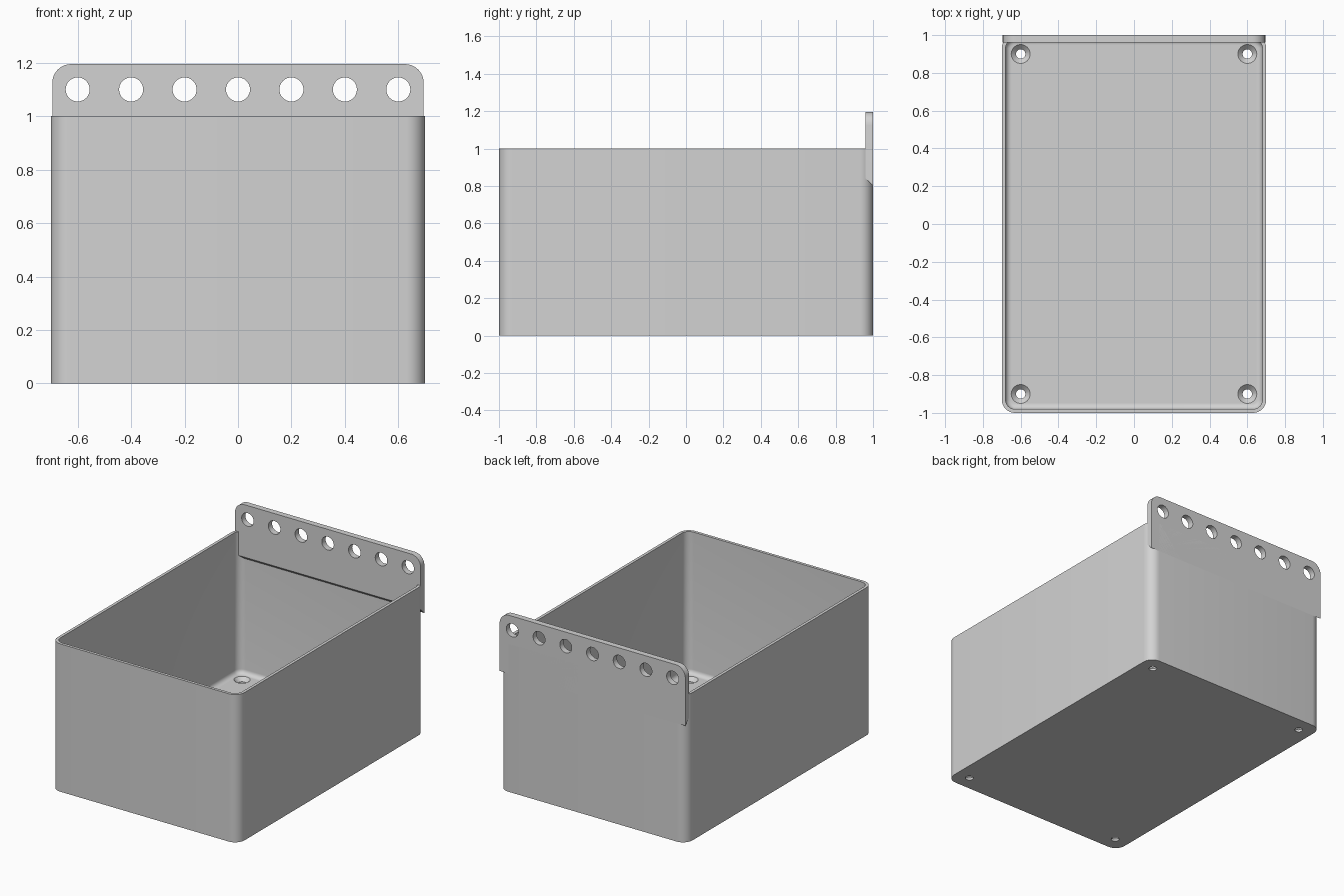
import bpy, bmesh, math
from mathutils import Vector

if "Cube" in bpy.data.objects:
    bpy.data.objects.remove(bpy.data.objects["Cube"], do_unlink=True)

HX, HY, H = 0.70, 1.0, 1.0      # half width, half depth, box height
WALL, FLOOR, CORNER = 0.02, 0.04, 0.07
FILLET = 0.03
PLATE_T, PLATE_LOW, PLATE_TOP, PLATE_HX = 0.04, 0.80, 1.195, 0.695

grey = bpy.data.materials.new("plain grey")
grey.use_nodes = True
grey.diffuse_color = (0.65, 0.65, 0.65, 1)
grey.node_tree.nodes["Principled BSDF"].inputs["Base Color"].default_value = (0.65, 0.65, 0.65, 1)


def rounded_rect(inset, z):
    """Ring of points around the box footprint, moved inwards by inset."""
    r = max(CORNER - inset, 0.015)
    cx, cy = HX - inset - r, HY - inset - r
    ring = []
    for quarter, (sx, sy) in enumerate([(1, 1), (-1, 1), (-1, -1), (1, -1)]):
        for i in range(9):
            a = (quarter + i / 8) * math.pi / 2
            ring.append(Vector((sx * cx + r * math.cos(a), sy * cy + r * math.sin(a), z)))
    return ring


def circle(centre, u, v, r, steps=32):
    return [centre + r * (u * math.cos(a) + v * math.sin(a))
            for a in (2 * math.pi * i / steps for i in range(steps))]


def loft(bm, rings):
    """Skin a stack of equal rings and cap both ends."""
    rows = [[bm.verts.new(p) for p in ring] for ring in rings]
    n = len(rows[0])
    for low, high in zip(rows, rows[1:]):
        for i in range(n):
            j = (i + 1) % n
            bm.faces.new((low[i], low[j], high[j], high[i]))
    bm.faces.new(rows[0][::-1])
    bm.faces.new(rows[-1])


def make_object(name, solids):
    bm = bmesh.new()
    for rings in solids:
        loft(bm, rings)
    bmesh.ops.recalc_face_normals(bm, faces=bm.faces)
    mesh = bpy.data.meshes.new(name)
    bm.to_mesh(mesh)
    bm.free()
    mesh.materials.append(grey)
    ob = bpy.data.objects.new(name, mesh)
    bpy.context.collection.objects.link(ob)
    return ob


def drill_and_shade(ob, cutter):
    cutter.hide_render = True
    mod = ob.modifiers.new("holes", 'BOOLEAN')
    mod.operation, mod.solver, mod.object = 'DIFFERENCE', 'EXACT', cutter
    bpy.ops.object.select_all(action='DESELECT')
    bpy.context.view_layer.objects.active = ob
    ob.select_set(True)
    bpy.ops.object.modifier_apply(modifier=mod.name)
    bpy.data.objects.remove(cutter, do_unlink=True)
    bpy.ops.object.shade_smooth_by_angle(angle=math.radians(35))


X, Y, Z = Vector((1, 0, 0)), Vector((0, 1, 0)), Vector((0, 0, 1))

# Open box: outside, rim, inside wall, then a filleted floor
rings = [rounded_rect(0, 0), rounded_rect(0, H), rounded_rect(WALL, H)]
for i in range(7):
    a = i / 6 * math.pi / 2
    rings.append(rounded_rect(WALL + FILLET * (1 - math.cos(a)),
                              FLOOR + FILLET * (1 - math.sin(a))))
box = make_object("open_box", [rings])

# Countersunk screw holes near the floor corners
screws = []
for x in (-0.6, 0.6):
    for y in (-0.9, 0.9):
        c = Vector((x, y, 0))
        screws.append([circle(c + Z * z, X, Y, r) for z, r in
                       ((-0.02, 0.025), (0.015, 0.025), (FLOOR, 0.05), (0.06, 0.05))])
drill_and_shade(box, make_object("screw_cutter", screws))

# Hanging plate on the back, rounded on top and bevelled underneath
front_y = HY - PLATE_T
R = 0.07
outline = [(-PLATE_HX, PLATE_LOW), (PLATE_HX, PLATE_LOW)]
for start, sx in ((0, 1), (1, -1)):
    for i in range(9):
        a = (start + i / 8) * math.pi / 2
        outline.append((sx * (PLATE_HX - R) + R * math.cos(a),
                        PLATE_TOP - R + R * math.sin(a)))
back = [Vector((x, HY, z)) for x, z in outline]
front = [Vector((x, front_y, max(z, PLATE_LOW + PLATE_T))) for x, z in outline]
plate = make_object("hanging_plate", [[front, back]])

# Row of seven round holes through the plate
holes = []
for i in range(-3, 4):
    c = Vector((i * 0.2, 0, 1.1))
    holes.append([circle(c + Y * y, X, Z, 0.045) for y in (front_y - 0.05, HY + 0.05)])
drill_and_shade(plate, make_object("hole_cutter", holes))
